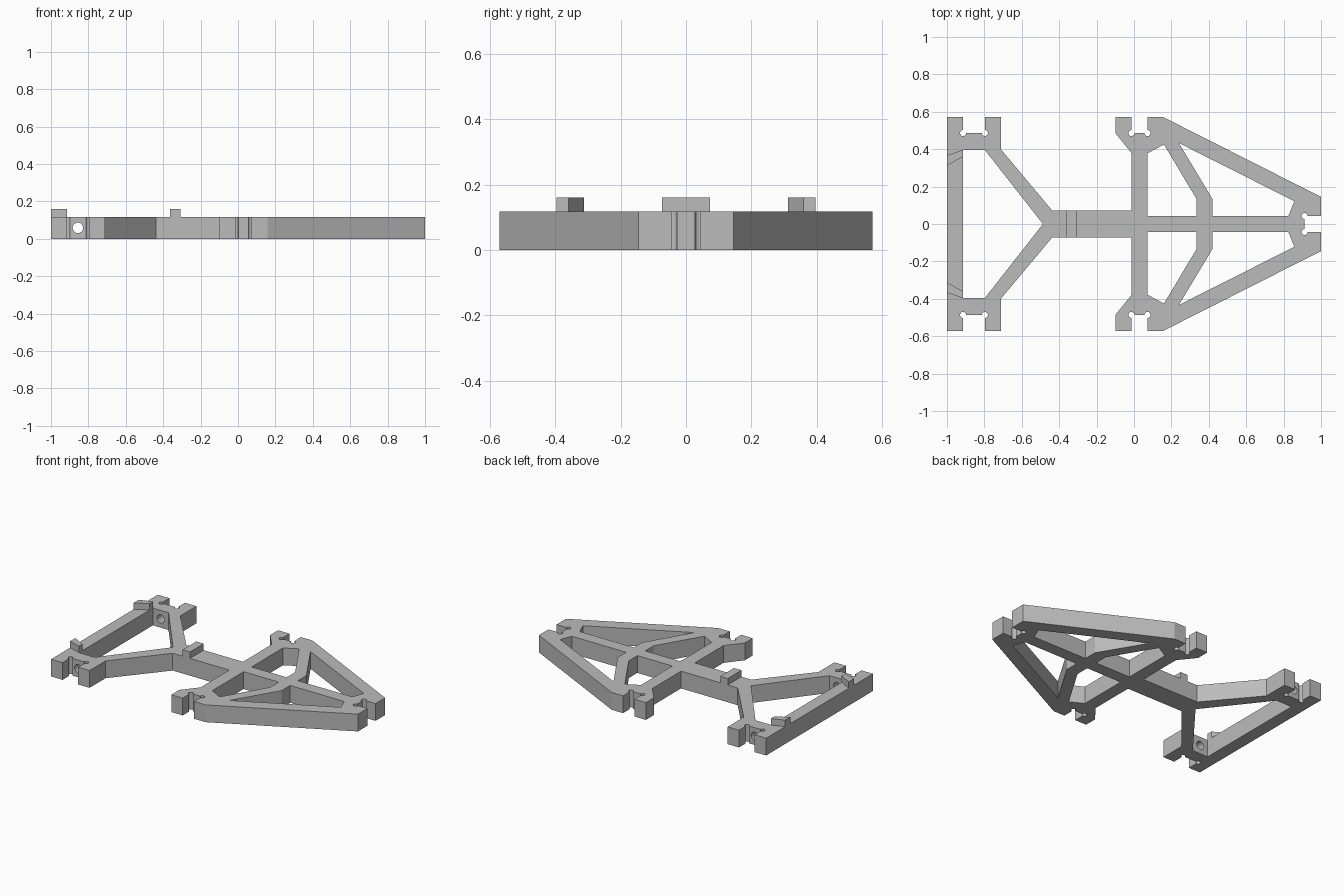
import bpy, bmesh
from math import pi, cos, sin

cube = bpy.data.objects.get("Cube")
if cube:
    bpy.data.objects.remove(cube, do_unlink=True)

THICK, PAD_TOP = 0.117, 0.161

grey = bpy.data.materials.new("plain grey")
grey.use_nodes = True
grey.diffuse_color = (0.5, 0.5, 0.5, 1)
grey.node_tree.nodes["Principled BSDF"].inputs["Base Color"].default_value = (0.5, 0.5, 0.5, 1)


def prisms(name, outlines, z0, z1):
    """One object made of straight extrusions of flat outlines."""
    bm = bmesh.new()
    for outline in outlines:
        face = bm.faces.new([bm.verts.new((x, y, z0)) for x, y in outline])
        top = bmesh.ops.extrude_face_region(bm, geom=[face])["geom"]
        verts = [v for v in top if isinstance(v, bmesh.types.BMVert)]
        bmesh.ops.translate(bm, vec=(0, 0, z1 - z0), verts=verts)
    bmesh.ops.recalc_face_normals(bm, faces=bm.faces)
    mesh = bpy.data.meshes.new(name)
    bm.to_mesh(mesh)
    bm.free()
    mesh.materials.append(grey)
    obj = bpy.data.objects.new(name, mesh)
    bpy.context.collection.objects.link(obj)
    return obj


def flip(points):
    return [(x, -y) for x, y in reversed(points)]


def circle(cx, cy, r, n=20):
    return [(cx + r * cos(2 * pi * i / n), cy + r * sin(2 * pi * i / n)) for i in range(n)]


def cut(target, cutter):
    cutter.hide_render = True
    mod = target.modifiers.new("cut", 'BOOLEAN')
    mod.operation, mod.solver, mod.object = 'DIFFERENCE', 'EXACT', cutter
    bpy.ops.object.select_all(action='DESELECT')
    bpy.context.view_layer.objects.active = target
    target.select_set(True)
    bpy.ops.object.modifier_apply(modifier=mod.name)
    bpy.data.objects.remove(cutter, do_unlink=True)


# Frame outline, half of it mirrored across the centre line
half = [(-1, 0.571), (-0.914, 0.571), (-0.914, 0.486), (-0.797, 0.486), (-0.797, 0.571),
        (-0.712, 0.571), (-0.712, 0.4), (-0.438, 0.073), (-0.014, 0.073), (-0.014, 0.38),
        (-0.1, 0.486), (-0.1, 0.571), (-0.014, 0.571), (-0.014, 0.486), (0.072, 0.486),
        (0.072, 0.571), (0.157, 0.571), (1, 0.145), (1, 0.043), (0.912, 0.043)]
frame = prisms("frame", [half + flip(half)], 0, THICK)

# Openings between the struts, and round reliefs in the notch corners
rear_edge = [(-0.487, 0), (-0.797, 0.395), (-0.914, 0.395)]
rear = rear_edge + flip(rear_edge)[:2]
inner = [(0.072, 0.042), (0.335, 0.042), (0.335, 0.133), (0.16, 0.425), (0.072, 0.378)]
outer = [(0.42, 0.042), (0.825, 0.042), (0.857, 0.122), (0.24, 0.433), (0.42, 0.133)]
corners = [(-0.914, 0.486), (-0.797, 0.486), (-0.014, 0.486), (0.072, 0.486), (0.912, 0.043)]
side = [inner, outer] + [circle(x, y, 0.016) for x, y in corners]
cut(frame, prisms("opening_cutter", [rear] + side + [flip(s) for s in side], -0.1, 0.3))

# Bolt holes through the two notch bars
bolts = prisms("bolt_cutter", [circle(-0.856, -0.059, 0.028, 24)], -0.7, 0.7)
bolts.rotation_euler.x = -pi / 2
bolts.location.z = 0
bpy.context.view_layer.update()
if (bolts.matrix_world @ bolts.data.vertices[0].co).z < 0:
    bolts.rotation_euler.x = pi / 2
    bpy.context.view_layer.update()
cut(frame, bolts)

# Raised stops on top
stop = [(-1, 0.312), (-0.914, 0.36), (-0.914, 0.397), (-1, 0.367)]
prisms("left_stop", [stop], THICK, PAD_TOP)
prisms("right_stop", [flip(stop)], THICK, PAD_TOP)
prisms("centre_stop", [[(-0.364, -0.073), (-0.308, -0.073), (-0.308, 0.073), (-0.364, 0.073)]],
       THICK, PAD_TOP)
